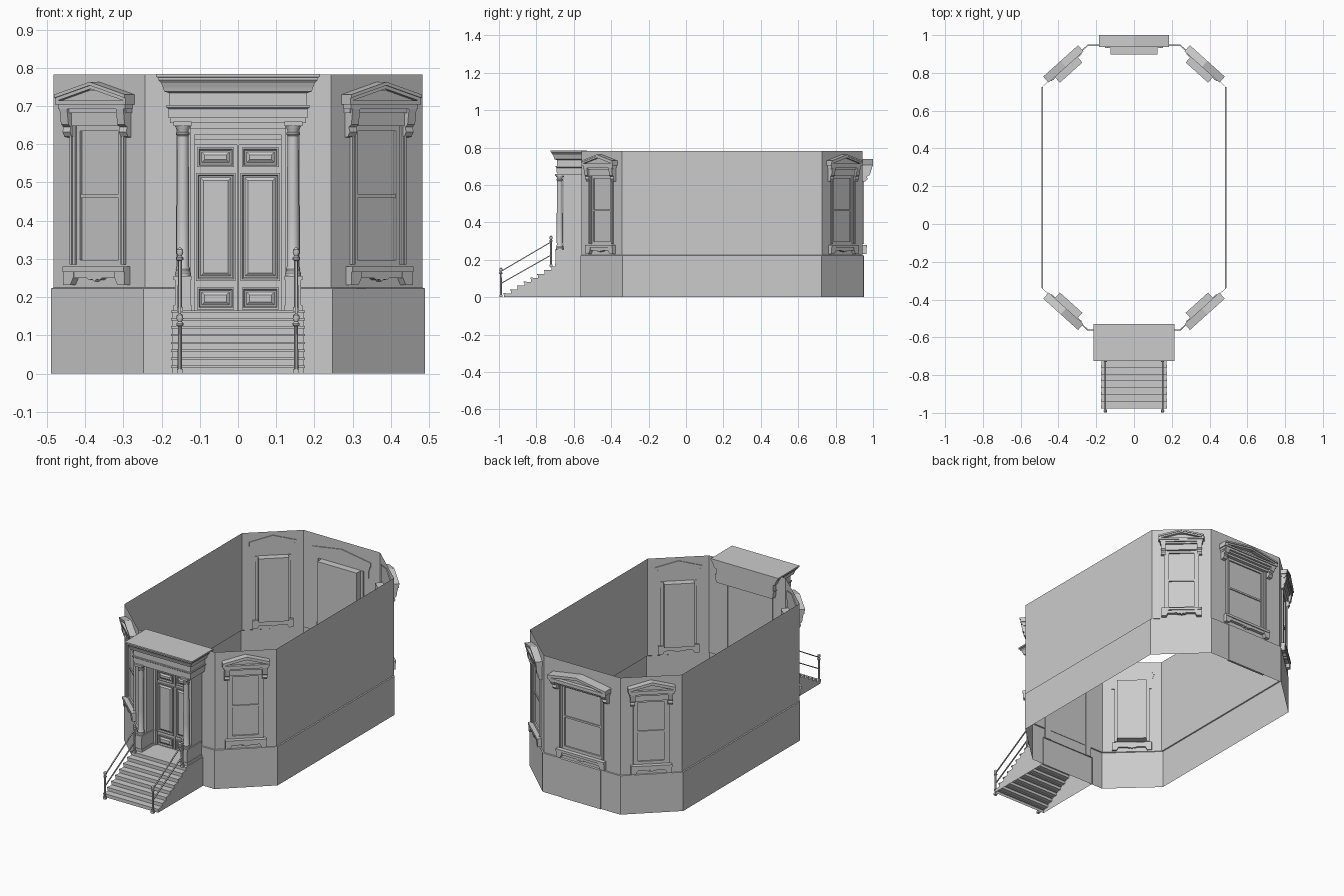
import bpy, bmesh, math
from mathutils import Matrix, Vector

if "Cube" in bpy.data.objects:
    bpy.data.objects.remove(bpy.data.objects["Cube"])


def finish(name, bm, M=None, smooth=False):
    bmesh.ops.recalc_face_normals(bm, faces=bm.faces)
    me = bpy.data.meshes.new(name)
    bm.to_mesh(me)
    bm.free()
    ob = bpy.data.objects.new(name, me)
    bpy.context.collection.objects.link(ob)
    if M:
        ob.matrix_world = M
    if smooth:
        bpy.context.view_layer.objects.active = ob
        ob.select_set(True)
        bpy.ops.object.shade_smooth_by_angle(angle=math.radians(35))
        ob.select_set(False)
    return ob


def loft(bm, rings, cap=True):
    vs = [[bm.verts.new(p) for p in r] for r in rings]
    n = len(vs[0])
    for a, b in zip(vs, vs[1:]):
        for i in range(n):
            bm.faces.new((a[i], a[(i + 1) % n], b[(i + 1) % n], b[i]))
    if cap:
        bm.faces.new(vs[0][::-1])
        bm.faces.new(vs[-1])


def box(bm, x0, x1, y0, y1, z0, z1):
    loft(bm, [[(x0, y0, z), (x1, y0, z), (x1, y1, z), (x0, y1, z)] for z in (z0, z1)])


def mbox(bm, x0, x1, *r):
    for s in (1, -1):
        box(bm, s * x0, s * x1, *r)


def plate(bm, pts, y0, y1):      # (x, z) outline pushed along y
    loft(bm, [[(x, y, z) for x, z in pts] for y in (y0, y1)])


def side_plate(bm, pts, x0, x1):  # (y, z) outline pushed along x
    loft(bm, [[(x, y, z) for y, z in pts] for x in (x0, x1)])


def lathe(bm, x, y, prof, n=16):
    loft(bm, [[(x + r * math.cos(2 * math.pi * i / n), y + r * math.sin(2 * math.pi * i / n), z)
               for i in range(n)] for r, z in prof])


def facing(p, n):                # local x along wall, local y outward
    d = Vector((n[0], n[1], 0)).normalized()
    u = d.cross(Vector((0, 0, 1)))
    M = Matrix((u, d, Vector((0, 0, 1)))).transposed().to_4x4()
    M.translation = (p[0], p[1], 0)
    return M


# --- Elongated octagonal shell: thin sheets with openings ---
def outline(o):
    h = [(.243 + o * .6, -.558 - o), (.483 + o, -.342 + o * .6),
         (.483 + o, .727 - o * .6), (.243 + o * .6, .943 + o)]
    return h + [(-x, y) for x, y in h[::-1]]


def panel(bm, p, q, z0, z1, hole):
    p, q = Vector((*p, 0)), Vector((*q, 0))
    L = (q - p).length
    us, zs = [0, L], [z0, z1]
    if hole:
        w, a, b = hole
        us = [0, L / 2 - w, L / 2 + w, L]
        zs = sorted({z0, z1, min(max(a, z0), z1), min(max(b, z0), z1)})
    for i in range(len(us) - 1):
        for j in range(len(zs) - 1):
            if hole and i == 1 and hole[1] < (zs[j] + zs[j + 1]) / 2 < hole[2]:
                continue
            bm.faces.new([bm.verts.new(p.lerp(q, us[k] / L) + Vector((0, 0, zs[m])))
                          for k, m in ((i, j), (i + 1, j), (i + 1, j + 1), (i, j + 1))])


cw, bw = (.079, .29, .645), (.124, .29, .645)
door = (.122, .165, .645)
holes = [cw, None, cw, bw, cw, None, cw, door]
up, low = outline(0), outline(.006)
wall, base = bmesh.new(), bmesh.new()
for i in range(8):
    j = (i + 1) % 8
    panel(wall, up[i], up[j], .225, .783, holes[i])
    panel(base, low[i], low[j], 0, .223, door if i == 7 else None)
    base.faces.new([base.verts.new((*p, z)) for p, z in
                    ((low[i], .223), (low[j], .223), (up[j], .225), (up[i], .225))])
box(base, -.125, .125, .94, .953, 0, .223)
for n, b in (("upper_walls", wall), ("base_walls", base)):
    bmesh.ops.remove_doubles(b, verts=b.verts, dist=1e-5)
    finish(n, b)


# --- Window with sill, brackets and pediment ---
def window(name, M, w, hood, out, eave, peak):
    bm = bmesh.new()
    z0, z1, mid = .285, .65, .465
    box(bm, -w, w, -.045, -.008, z0, z1)                       # unit with glass
    mbox(bm, w - .012, w, -.01, .0, z0, z1)                    # sash frame
    box(bm, -w, w, -.01, .0, z1 - .015, z1)
    box(bm, -w, w, -.01, .0, z0, z0 + .012)
    box(bm, -w, w, -.01, -.002, mid - .005, mid + .005)
    mbox(bm, w, w + .008, -.01, .006, z0, z1)                  # casing
    mbox(bm, w + .008, w + .015, -.01, .010, z0, z1)
    # sill with feet and scrolled apron
    s = w + .028
    box(bm, -s + .005, s - .005, -.01, .018, .25, .268)
    box(bm, -s, s, -.01, .024, .266, .28)
    for k in (1, -1):
        plate(bm, [(k * s, .268), (k * s, .232), (k * (s - .025), .232), (k * (s - .036), .252),
                   (k * (s - .036), .268)], -.01, .021)
        plate(bm, [(0, .252), (k * .03, .252), (k * .018, .245), (k * .008, .247), (0, .241)], -.01, .019)
    # frieze, mouldings and end brackets
    f = hood - .012
    box(bm, -f, f, -.005, out * .35, z1 - .002, eave - .018)
    box(bm, -f - .003, f + .003, -.005, out * .6, eave - .04, eave - .03)
    box(bm, -f - .006, f + .006, -.005, out * .8, eave - .03, eave - .018)
    br = [(-.005, .617), (out * .3, .62), (out * .5, .632), (out * .4, .645), (out * .65, .652),
          (out * .8, eave - .03), (-.005, eave - .03)]
    for k in (1, -1):
        side_plate(bm, br, k * (f - .026), k * f)
    # pediment: horizontal cornice, recessed tympanum, raking bars
    box(bm, -hood, hood, -.005, out * .9, eave - .018, eave - .008)
    plate(bm, [(-hood + .01, eave - .008), (hood - .01, eave - .008), (0, peak - .012)], -.005, out * .5)
    for k in (1, -1):
        for t, d, o in ((.018, 0, .9), (.009, .0, 1)):
            plate(bm, [(0, peak), (0, peak - t), (k * hood, eave + .008 - t), (k * hood, eave + .008)],
                  -.005, out * o)
    plate(bm, [(-.022, peak - .022), (.022, peak - .022), (.008, peak - .008), (-.008, peak - .008)],
          0, out * .75)
    finish(name, bm, M)


for i, n in ((0, "front_right"), (2, "back_right"), (4, "back_left"), (6, "front_left")):
    p, q = Vector(up[i]), Vector(up[i + 1])
    e = q - p
    window(n + "_window", facing((p + q) / 2, (e.y, -e.x)), .08, .124, .038, .722, .763)
window("back_window", facing((0, .943), (0, 1)), .125, .185, .057, .70, .738)

# --- Stairs and landing, open underneath ---
N, ys, rise = 7, -.972, .165 / 8
prof = [(ys, 0)]
for k in range(N):
    y = ys + k * .036
    prof += [(y, (k + 1) * rise), (y + .036, (k + 1) * rise)]
prof += [(-.72, .165), (-.558, .165), (-.558, 0)]
bm = bmesh.new()
L, R = ([bm.verts.new((x, y, z)) for y, z in prof] for x in (-.173, .173))
for i in range(len(prof) - 2):
    bm.faces.new((L[i], L[i + 1], R[i + 1], R[i]))
bm.faces.new(L)
bm.faces.new(R)
for k in range(N + 1):                                        # tread nosings
    y = ys + k * .036
    box(bm, -.175, .175, y - .004, y + .01, (k + 1) * rise - .005, (k + 1) * rise + .001)
finish("entrance_stairs", bm)

# --- Hand rails ---
for s, n in ((1, "right"), (-1, "left")):
    bm = bmesh.new()
    x = s * .152
    for y, z, t in ((-.99, 0, .158), (-.722, .163, .33)):
        box(bm, x - .008, x + .008, y - .008, y + .008, z, z + .012)
        lathe(bm, x, y, [(.006, z + .01), (.005, t - .035), (.009, t - .032), (.009, t - .026),
                         (.005, t - .022), (.009, t - .014), (.008, t - .005), (.002, t)], 10)
    for a, b in ((.135, .292), (.07, .222)):
        side_plate(bm, [(-.99, a), (-.722, b), (-.722, b + .006), (-.99, a + .006)], x - .003, x + .003)
    finish(n + "_handrail", bm, smooth=True)

# --- Portico: side walls, pedestals, columns ---
bm = bmesh.new()
mbox(bm, .124, .162, -.655, -.555, .165, .66)
mbox(bm, .121, .168, -.70, -.565, .165, .18)
mbox(bm, .124, .165, -.697, -.567, .18, .245)
mbox(bm, .121, .168, -.70, -.565, .245, .256)
mbox(bm, .121, .168, -.70, -.56, .648, .66)
finish("portico_piers", bm)
for s, n in ((1, "right"), (-1, "left")):
    bm = bmesh.new()
    lathe(bm, s * .144, -.675, [(.021, .256), (.021, .264), (.018, .268), (.019, .274), (.016, .28),
                                (.0165, .4), (.0145, .622), (.017, .625), (.017, .63), (.0145, .632),
                                (.015, .638), (.022, .648), (.022, .652)], 20)
    finish(n + "_column", bm, smooth=True)

# --- Stepped entablature, mitred around three sides ---
bm = bmesh.new()
rings = []
for w, z in ((.172, .656), (.178, .656), (.178, .668), (.182, .668), (.182, .692), (.187, .696),
             (.187, .702), (.181, .702), (.181, .734), (.193, .738), (.196, .748), (.201, .76),
             (.208, .768), (.208, .774), (.214, .776), (.214, .784)):
    y = -(.51 + w)
    rings.append([(-w, -.53, z), (-w, y, z), (w, y, z), (w, -.53, z)])
loft(bm, rings)
finish("portico_entablature", bm)

# --- Double door with framed panels ---
bm = bmesh.new()
box(bm, -.125, .125, -.572, -.56, .165, .66)
mbox(bm, .112, .125, -.588, -.56, .165, .66)                  # jambs
for i, z in enumerate((.598, .612, .626, .64)):               # stepped head
    box(bm, -.124, .124, -.578 - .006 * i, -.56, z, z + .02)
box(bm, -.003, .003, -.576, -.57, .165, .598)


def door_panel(s, x0, x1, z0, z1):
    rr = []
    for ins, y in ((0, -.571), (0, -.580), (.005, -.580), (.008, -.573), (.012, -.573), (.02, -.579)):
        a, b = s * (x0 + ins), s * (x1 - ins)
        rr.append([(a, y, z0 + ins), (b, y, z0 + ins), (b, y, z1 - ins), (a, y, z1 - ins)])
    loft(bm, rr)


for s in (1, -1):
    door_panel(s, .01, .107, .54, .592)
    door_panel(s, .006, .11, .243, .525)
    door_panel(s, .01, .107, .168, .226)
finish("front_door", bm)
